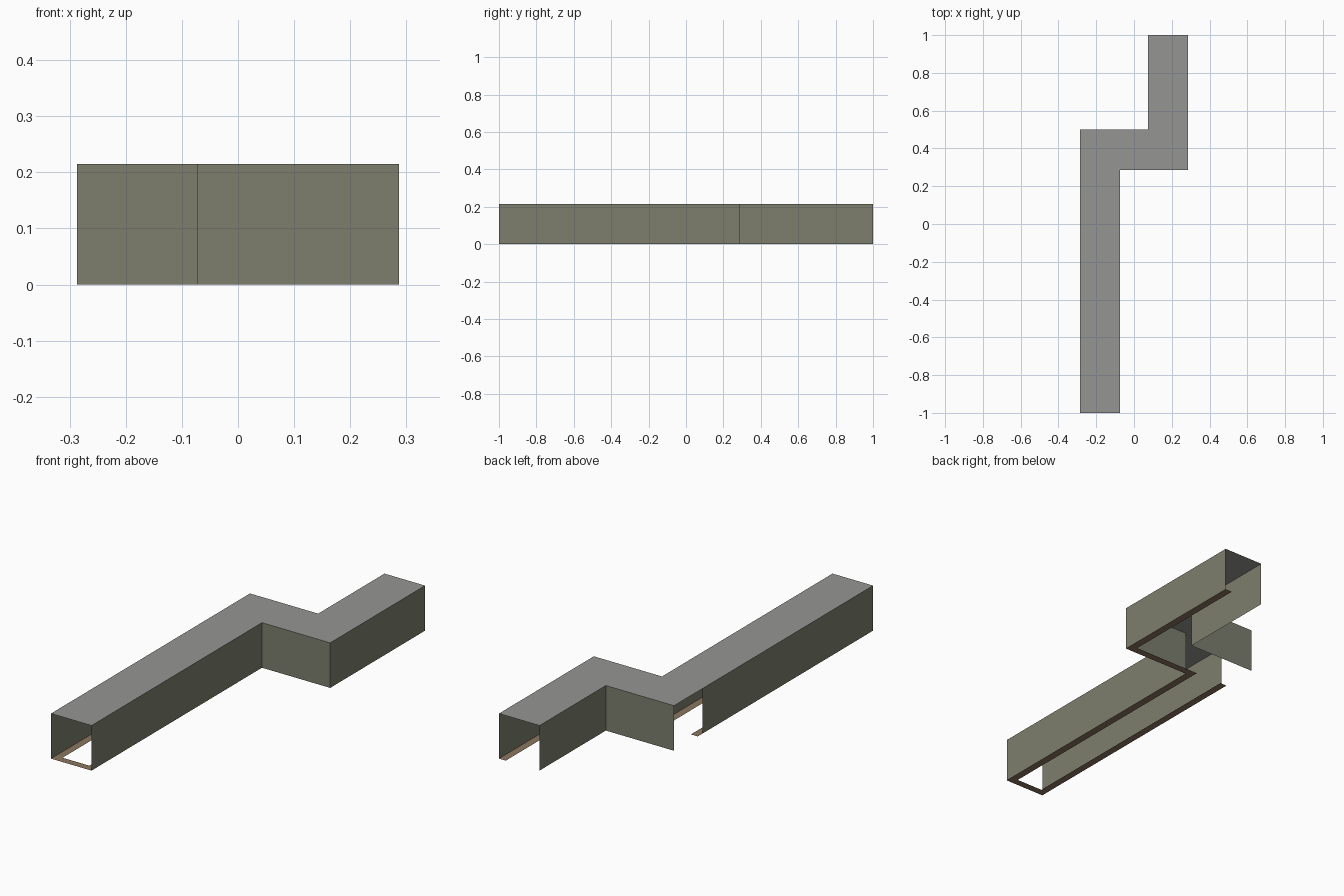
import bpy, bmesh

if "Cube" in bpy.data.objects:
    bpy.data.objects.remove(bpy.data.objects["Cube"])

H = 0.215          # wall height
XO, XI = 0.287, 0.073   # outer and inner wall lines
YC, YB = 0.285, 0.5     # the two sides of the cross passage
W = 0.036          # width of the floor trim


def material(name, rgb):
    m = bpy.data.materials.new(name)
    m.diffuse_color = (*rgb, 1)
    m.use_nodes = True
    m.node_tree.nodes["Principled BSDF"].inputs["Base Color"].default_value = m.diffuse_color
    return m


olive = material("olive wall", (0.205, 0.212, 0.155))
grey = material("grey roof", (0.30, 0.30, 0.293))
brown = material("brown trim", (0.26, 0.18, 0.115))


def finish(name, bm, mat):
    me = bpy.data.meshes.new(name)
    bm.to_mesh(me)
    bm.free()
    me.materials.append(mat)
    ob = bpy.data.objects.new(name, me)
    bpy.context.collection.objects.link(ob)
    return ob


def flat(name, outline, z, mat):
    bm = bmesh.new()
    bm.faces.new([bm.verts.new((x, y, z)) for x, y in outline])
    return finish(name, bm, mat)


def wall(name, path):
    """Raise a sheet along a path; outside lies to the right of travel."""
    bm = bmesh.new()
    low = [bm.verts.new((x, y, 0)) for x, y in path]
    high = [bm.verts.new((x, y, H)) for x, y in path]
    for i in range(len(path) - 1):
        bm.faces.new((low[i], low[i + 1], high[i + 1], high[i]))
    return finish(name, bm, olive)


# Roof: one Z-shaped sheet
flat("roof", [(-XO, -1), (-XI, -1), (-XI, YC), (XO, YC),
              (XO, 1), (XI, 1), (XI, YB), (-XO, YB)], H, grey)

# Walls: right side, left rear side, and left front side with a doorway gap
wall("right_wall", [(-XI, -1), (-XI, YC), (XO, YC), (XO, 1)])
wall("rear_left_wall", [(XI, 1), (XI, YB), (-XO, YB)])
wall("front_left_wall", [(-XO, YC), (-XO, -1)])

# Floor trim: a narrow ledge inside the walls
flat("floor_trim", [(-XO, -1), (-XI, -1), (-XI, YC), (XO, YC), (XO, 1),
                    (XO - W, 1), (XO - W, YC + W), (-XI - W, YC + W),
                    (-XI - W, -1 + W), (-XO + W, -1 + W),
                    (-XO + W, YC + W), (-XO, YC + W)], 0, brown)
